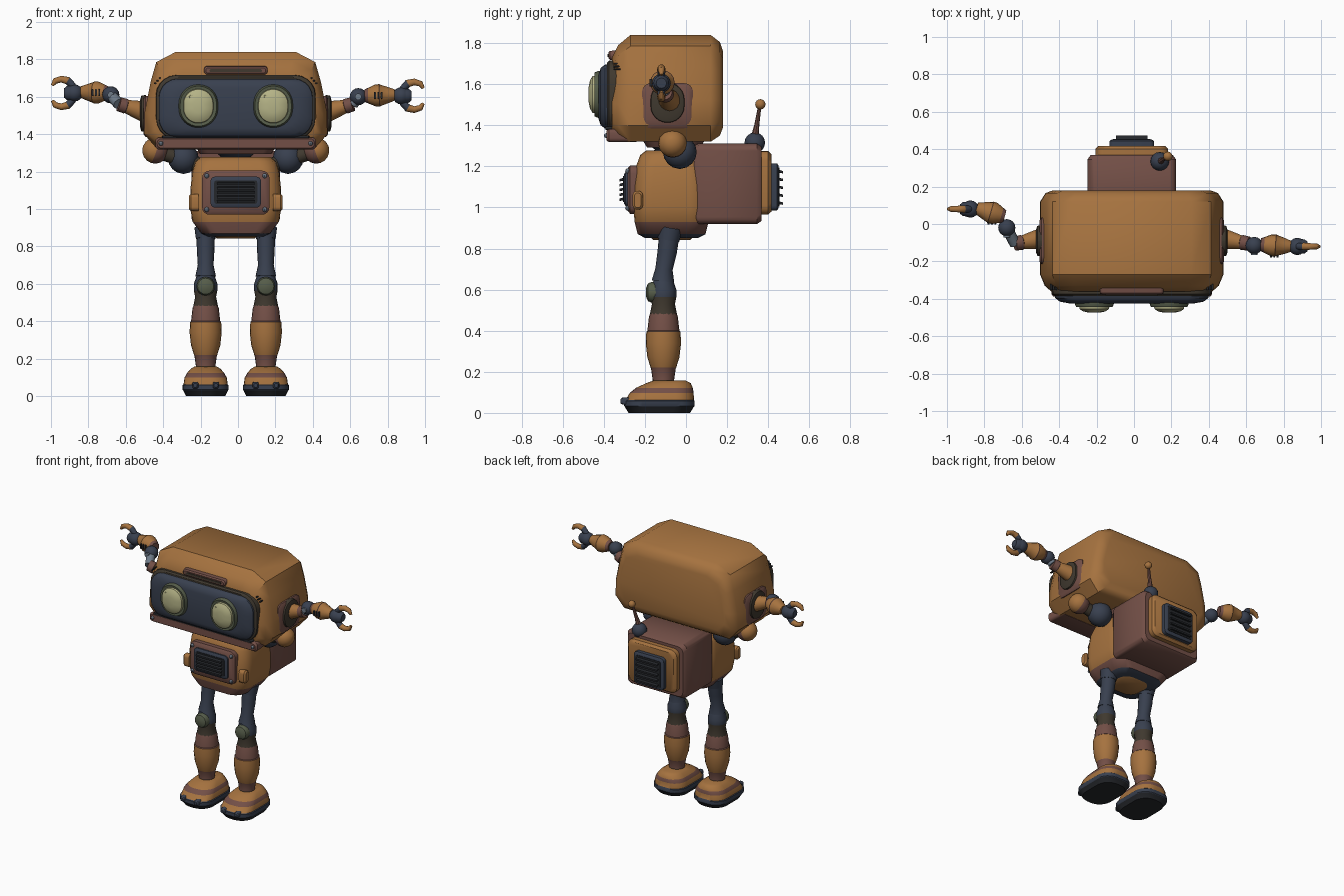
import bpy, bmesh, math
from mathutils import Vector

cube = bpy.data.objects.get("Cube")
if cube:
    bpy.data.objects.remove(cube, do_unlink=True)

CENTRE_X = -0.012      # body sits slightly off the overall centre


def material(name, rgb):
    m = bpy.data.materials.new(name)
    m.use_nodes = True
    m.diffuse_color = (*rgb, 1)
    m.node_tree.nodes["Principled BSDF"].inputs["Base Color"].default_value = (*rgb, 1)
    return m


ORANGE = material("ochre_paint", (0.38, 0.17, 0.05))
MAUVE = material("mauve_paint", (0.17, 0.078, 0.062))
NAVY = material("navy_metal", (0.04, 0.051, 0.078))
BROWN = material("dark_brown_rubber", (0.05, 0.04, 0.028))
LENS = material("pale_lens", (0.46, 0.45, 0.24))
GREEN = material("grey_green_metal", (0.095, 0.112, 0.07))
STEEL = material("blue_steel", (0.16, 0.2, 0.25))
BLACK = material("black_vent", (0.018, 0.02, 0.024))


def loft(name, rings, cols):
    """Skin a list of point rings; cols is one material or one per segment."""
    if not isinstance(cols, list):
        cols = [cols] * (len(rings) - 1)
    slots = list(dict.fromkeys(cols))
    bm = bmesh.new()
    loops = [[bm.verts.new(Vector(p) + Vector((CENTRE_X, 0, 0))) for p in ring] for ring in rings]
    n = len(loops[0])
    for a, b, c in zip(loops, loops[1:], cols):
        for i in range(n):
            j = (i + 1) % n
            bm.faces.new((a[i], a[j], b[j], b[i])).material_index = slots.index(c)
    bm.faces.new(loops[0]).material_index = slots.index(cols[0])
    bm.faces.new(loops[-1]).material_index = slots.index(cols[-1])
    bmesh.ops.recalc_face_normals(bm, faces=bm.faces)
    mesh = bpy.data.meshes.new(name)
    bm.to_mesh(mesh)
    bm.free()
    for c in slots:
        mesh.materials.append(c)
    mesh.polygons.foreach_set("use_smooth", [True] * len(mesh.polygons))
    mesh.set_sharp_from_angle(angle=math.radians(38))
    obj = bpy.data.objects.new(name, mesh)
    bpy.context.collection.objects.link(obj)
    return obj


def block(name, axis, layers, cols, r=0.03, n=4):
    """Rounded rectangles (t, centre u, centre v, half u, half v) stacked along an axis."""
    rings = []
    for t, cu, cv, hu, hv in layers:
        rad = min(r, hu * 0.98, hv * 0.98)
        ring = []
        for q, (su, sv) in enumerate(((1, 1), (-1, 1), (-1, -1), (1, -1))):
            for k in range(n + 1):
                a = (q + k / n) * math.pi / 2
                u = cu + su * (hu - rad) + rad * math.cos(a)
                v = cv + sv * (hv - rad) + rad * math.sin(a)
                ring.append({"X": (t, u, v), "Y": (u, t, v), "Z": (u, v, t)}[axis])
        rings.append(ring)
    return loft(name, rings, cols)


def sweep(name, pts, radii, cols, n=16):
    """Round tube through points with a radius at each."""
    pts = [Vector(p) for p in pts]
    rings = []
    for i, p in enumerate(pts):
        d = (pts[min(i + 1, len(pts) - 1)] - pts[max(i - 1, 0)]).normalized()
        ref = Vector((0, 1, 0)) if abs(d.y) < 0.9 else Vector((0, 0, 1))
        u = d.cross(ref).normalized()
        v = d.cross(u)
        rings.append([p + radii[i] * (u * math.cos(a) + v * math.sin(a))
                      for a in (2 * math.pi * k / n for k in range(n))])
    return loft(name, rings, cols)


def turned(name, p0, p1, profile, cols, n=16):
    """Lathe between two points; profile holds (fraction, radius)."""
    p0, p1 = Vector(p0), Vector(p1)
    return sweep(name, [p0.lerp(p1, f) for f, _ in profile], [r for _, r in profile], cols, n)


def ball(name, c, r, cols, axis=(0, 0, 1), n=16):
    c, d = Vector(c), Vector(axis).normalized() * r
    arc = [math.pi * (k + 0.15) / 8.3 for k in range(9)]
    prof = [((1 - math.cos(a)) / 2, r * math.sin(a)) for a in arc]
    return turned(name, c - d, c + d, prof, cols, n)


def vent(name, y, out, z, hw, hh, depth):
    """Dark framed grille facing along y with horizontal slats."""
    block(name + "_frame", "Y", [(y, 0, z, hw, hh), (y + out * depth, 0, z, hw, hh),
                                 (y + out * (depth + .008), 0, z, hw - .012, hh - .012)], NAVY, .025)
    face = y + out * (depth + .008)
    block(name + "_opening", "Y", [(face, 0, z, hw - .02, hh - .02),
                                   (face + out * .004, 0, z, hw - .02, hh - .02)], BLACK, .012)
    for k in range(5):
        zz = z + (k - 2) * (hh - .03) * .45
        block(name + "_slat", "Y", [(face, 0, zz, hw - .035, .007),
                                    (face + out * .022, 0, zz - .005, hw - .035, .006)], BLACK, .004, 2)


# head shell
half = [(.32, 1.84), (.425, 1.785), (.455, 1.68), (.487, 1.52), (.49, 1.40), (.42, 1.32)]
outline = half + [(-x, z) for x, z in reversed(half)]
head = []
for y, sx, top, bot in [(-.36, .88, 1.73, 1.36), (-.33, .95, 1.79, 1.33), (-.27, 1, 1.84, 1.32),
                        (.12, 1, 1.84, 1.32), (.165, .94, 1.805, 1.35), (.18, .86, 1.76, 1.39)]:
    head.append([(x * sx, y, bot + (z - 1.32) / .52 * (top - bot)) for x, z in outline])
loft("head_shell", head, ORANGE)

# face
block("visor_frame", "Y", [(-.30, 0, 1.545, .43, .175), (-.375, 0, 1.545, .425, .17),
                           (-.385, 0, 1.545, .41, .16)], BROWN, .11, 5)
block("visor", "Y", [(-.34, 0, 1.54, .415, .16), (-.395, 0, 1.54, .41, .155),
                     (-.415, 0, 1.54, .385, .14), (-.425, 0, 1.54, .33, .11)], NAVY, .1, 5)
block("chin_plate", "Y", [(-.24, 0, 1.35, .42, .032), (-.375, 0, 1.35, .43, .032),
                          (-.387, 0, 1.35, .42, .024)], MAUVE, .02)
block("chin_seal", "Y", [(-.30, 0, 1.386, .40, .008), (-.392, 0, 1.386, .39, .008)], BLACK, .006)
block("brow_plate", "Y", [(-.28, 0, 1.745, .175, .026), (-.37, 0, 1.74, .17, .022),
                          (-.378, 0, 1.74, .16, .014)], MAUVE, .02)
block("brow_slot", "Y", [(-.37, 0, 1.74, .14, .007), (-.382, 0, 1.74, .14, .007)], BROWN, .006)
for s in (1, -1):
    ex, ez = s * .2, 1.55
    block("eye_ring", "Y", [(-.39, ex, ez, .105, .115), (-.425, ex, ez, .105, .115), (-.445, ex, ez, .097, .107),
                            (-.442, ex, ez, .085, .095)], GREEN, .12, 8)
    block("eye_lens", "Y", [(-.43, ex, ez, .083, .094), (-.455, ex, ez, .078, .089), (-.467, ex, ez, .06, .07),
                            (-.474, ex, ez, .03, .036)], LENS, .12, 8)
    block("eye_glint", "Y", [(-.462, ex - .035, ez + .05, .015, .01),
                             (-.468, ex - .035, ez + .05, .013, .008)], LENS, .01)
    ball("chin_bolt", (s * .40, -.387, 1.35), .012, STEEL, n=8)
    for k in range(3):
        block("cheek_notch", "Y", [(-.32, s * (.405 + k * .013), 1.70 - k * .014, .006, .004),
                                   (-.352, s * (.405 + k * .013), 1.70 - k * .014, .006, .004)], BLACK, .003, 2)

    # ear mounts
    block("ear_plate", "X", [(s * .43, -.09, 1.495, .125, .11), (s * .482, -.09, 1.495, .125, .11),
                             (s * .494, -.09, 1.495, .11, .095)], MAUVE, .045)
    block("ear_socket", "X", [(s * .48, -.09, 1.51, .085, .1), (s * .505, -.09, 1.51, .08, .095),
                              (s * .512, -.09, 1.51, .06, .07)], BROWN, .1, 6)

    # shoulder joints
    turned("shoulder_axle", (s * .18, -.04, 1.23), (s * .42, -.06, 1.31), [(0, .04), (1, .04)], BROWN)
    ball("shoulder_ball", (s * .28, -.03, 1.27), .082, NAVY)
    ball("upper_arm_cap", (s * .43, -.065, 1.312), .07, [MAUVE] * 4 + [ORANGE] * 4, (s, -.1, .35))

# neck
turned("neck", (0, -.07, 1.25), (0, -.07, 1.34),
       [(0, .1), (.25, .1), (.35, .08), (.5, .1), (.65, .08), (.8, .1), (1, .1)], NAVY, 20)
block("neck_plate", "Z", [(1.293, 0, -.06, .19, .13), (1.325, 0, -.06, .21, .15)], MAUVE, .05)

# torso
block("torso", "Z", [(.852, 0, -.07, .15, .13), (.87, 0, -.07, .185, .165), (.93, 0, -.07, .23, .18),
                     (1.0, 0, -.073, .243, .183), (1.1, 0, -.073, .243, .18), (1.2, 0, -.073, .232, .17),
                     (1.255, 0, -.073, .215, .15), (1.278, 0, -.073, .185, .12)],
      [NAVY, MAUVE] + [ORANGE] * 5, .09, 5)
block("pelvis", "Z", [(.842, 0, -.07, .10, .09), (.86, 0, -.07, .125, .11)], ORANGE, .07)
block("chest_plate", "Y", [(-.2, 0, 1.087, .18, .118), (-.272, 0, 1.087, .18, .118),
                           (-.284, 0, 1.087, .165, .103)], MAUVE, .04)
vent("chest_vent", -.28, -1, 1.09, .135, .083, .014)
for s in (1, -1):
    for t in (1, -1):
        ball("chest_bolt", (s * .155, -.283, 1.087 + t * .09), .013, STEEL, n=8)
    block("side_pod", "X", [(s * .20, -.235, 1.035, .025, .045), (s * .24, -.235, 1.035, .025, .045),
                            (s * .25, -.235, 1.035, .016, .036)], ORANGE, .02)

# backpack
block("backpack", "Y", [(.04, 0, 1.115, .225, .185), (.06, 0, 1.115, .237, .196), (.345, 0, 1.115, .237, .196),
                        (.368, 0, 1.115, .22, .18)], MAUVE, .035)
block("backpack_door", "Y", [(.36, 0, 1.12, .195, .155), (.40, 0, 1.12, .195, .155),
                             (.416, 0, 1.12, .18, .14)], ORANGE, .045)
vent("backpack_vent", .41, 1, 1.1, .12, .115, .033)
ball("antenna_base", (.15, .335, 1.315), .05, NAVY)
turned("antenna_rod", (.152, .335, 1.34), (.19, .36, 1.5), [(0, .02), (.4, .012), (1, .008)], MAUVE, 8)
ball("antenna_tip", (.193, .362, 1.502), .025, ORANGE, n=12)

# legs and feet
for s in (1, -1):
    x = s * .161
    turned("hip", (x, -.075, .90), (x, -.085, .84), [(0, .06), (1, .052)], NAVY)
    sweep("thigh", [(x, -.08, .88), (x, -.092, .78), (x, -.107, .70), (x, -.112, .64)],
          [.05, .047, .042, .055], NAVY)
    sweep("knee", [(x, -.11, z) for z in (.66, .60, .565, .53, .48)], [.042, .063, .063, .056, .066],
          [NAVY, NAVY, BROWN, BROWN])
    turned("kneecap", (x, -.13, .587), (x, -.195, .587), [(0, .05), (.6, .05), (.85, .043), (1, .02)], GREEN)
    sweep("shin", [(x, -.11, z) for z in (.49, .47, .40, .395, .34, .27, .22, .215, .16, .13)],
          [.062, .07, .078, .083, .086, .078, .062, .06, .052, .055],
          [MAUVE, MAUVE, MAUVE, ORANGE, ORANGE, ORANGE, MAUVE, MAUVE, BROWN], 20)
    block("foot", "Z", [(0, x, -.13, .105, .15), (.03, x, -.13, .12, .168), (.034, x, -.13, .123, .172),
                        (.058, x, -.13, .123, .172), (.062, x, -.128, .118, .167), (.098, x, -.118, .113, .155),
                        (.122, x, -.105, .10, .138), (.145, x, -.085, .08, .108), (.157, x, -.08, .06, .08)],
          [BLACK, NAVY, NAVY, NAVY, ORANGE, MAUVE, ORANGE, ORANGE], .09, 6)
    for t in (1, -1):
        block("toe_tab", "Y", [(-.25, x + t * .055, .057, .018, .02), (-.31, x + t * .055, .057, .016, .017),
                               (-.318, x + t * .055, .057, .01, .011)], NAVY, .01)

# arms: side, elbow ball, forearm start, forearm end, wrist ball
ARMS = [("left", 1, (.655, -.115, 1.6), (.69, -.11, 1.605), (.85, -.12, 1.61), (.885, -.12, 1.605)),
        ("right", -1, (-.668, -.02, 1.61), (-.68, .04, 1.62), (-.83, .085, 1.625), (-.863, .08, 1.62))]
for side, s, elbow, f0, f1, wrist in ARMS:
    end = Vector((s * .625, -.105, 1.56))
    turned(side + "_upper_arm", (s * .49, -.08, 1.52), end,
           [(0, .055), (.3, .048), (.7, .036), (.72, .04), (1, .038)], [ORANGE, ORANGE, MAUVE, MAUVE])
    turned(side + "_elbow_link", end, elbow, [(0, .03), (1, .03)], STEEL, 10)
    ball(side + "_elbow", elbow, .046, NAVY, (0, 1, 0))
    turned(side + "_elbow_bolt", Vector(elbow) - Vector((0, .052, 0)), elbow, [(0, .018), (1, .018)], STEEL, 10)
    turned(side + "_forearm", f0, f1, [(0, .034), (.12, .042), (.35, .058), (.5, .06), (.52, .057), (.8, .042), (1, .03)],
           [MAUVE, ORANGE, ORANGE, MAUVE, ORANGE, ORANGE])
    mid = Vector(f0).lerp(Vector(f1), .45)
    for k in (-1, 0, 1):
        block(side + "_forearm_vent", "Y", [(mid.y - .03, mid.x + k * .018, mid.z, .005, .02),
                                            (mid.y - .064, mid.x + k * .018, mid.z, .005, .018)], BLACK, .004, 2)
    ball(side + "_wrist", wrist, .046, NAVY, (s, 0, 0))
    w = Vector(wrist)
    turned(side + "_palm", w, w + Vector((s * .055, 0, 0)), [(0, .04), (.7, .038), (1, .025)], NAVY)
    # curled gripper fingers
    for t in (1, -1):
        path = [(.005, .035), (.035, .066), (.07, .074), (.103, .064), (.118, .04)]
        sweep(side + "_finger", [w + Vector((s * a, 0, t * b)) for a, b in path],
              [.018, .021, .018, .016, .008], [NAVY, ORANGE, ORANGE, ORANGE], 10)
